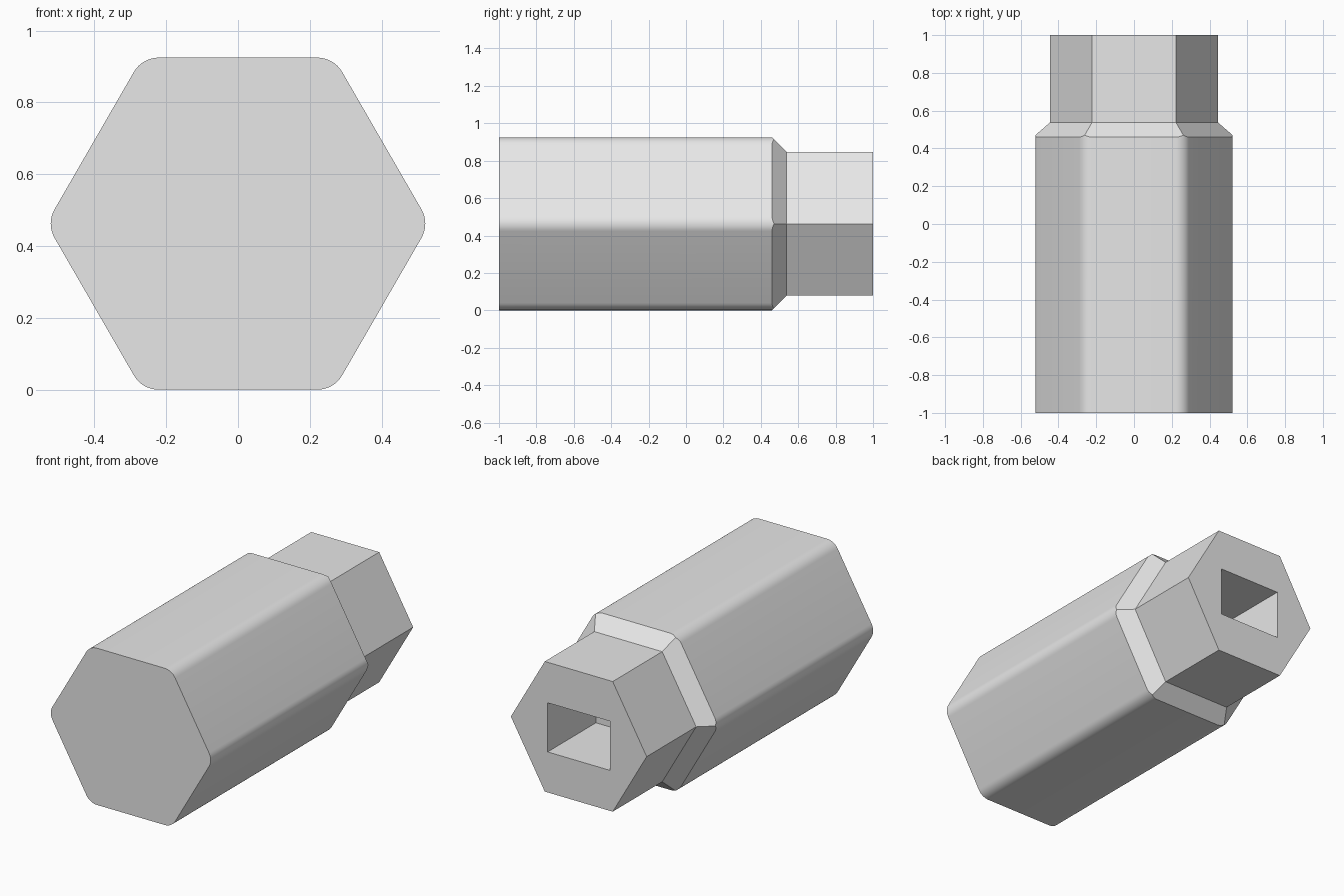
import bpy, bmesh
from math import radians, cos, sin, sqrt

cube = bpy.data.objects.get("Cube")
if cube:
    bpy.data.objects.remove(cube, do_unlink=True)

APOTHEM, NECK_APOTHEM = 0.4625, 0.384   # half widths across flats
ROUND, SEGS = 0.08, 8                   # corner rounding of the body
FRONT, SHOULDER, BACK = -1.0, 0.46, 1.0
HOLE_X, HOLE_Z, HOLE_FLOOR = 0.203, 0.145, 0.55
CORNER = 2 / sqrt(3)                    # corner radius per unit of apothem

metal = bpy.data.materials.new("plain grey")
metal.use_nodes = True
grey = (0.8, 0.8, 0.8, 1)
metal.diffuse_color = grey
metal.node_tree.nodes["Principled BSDF"].inputs["Base Color"].default_value = grey

bm = bmesh.new()


def vert(x, y, z):
    return bm.verts.new((x, y, z + APOTHEM))


def walls(a, b):
    """Join two closed rings of equal length with quads."""
    for i in range(len(a)):
        j = (i + 1) % len(a)
        bm.faces.new((a[i], a[j], b[j], b[i]))


def hex_ring(apothem, y):
    r = apothem * CORNER
    return [vert(r * cos(radians(60 * k)), y, r * sin(radians(60 * k))) for k in range(6)]


def rect_ring(y):
    return [vert(sx * HOLE_X, y, sz * HOLE_Z)
            for sx, sz in ((1, 1), (-1, 1), (-1, -1), (1, -1))]


# Body: hexagonal prism with rounded corners, its back rim cut by a 45 degree chamfer
profile = []
for k in range(6):
    centre = (APOTHEM - ROUND) * CORNER
    for s in range(SEGS + 1):
        a = radians(60 * k - 30 + 60 * s / SEGS)
        profile.append((centre * cos(radians(60 * k)) + ROUND * cos(a),
                        centre * sin(radians(60 * k)) + ROUND * sin(a)))


def reach(x, z):
    """Distance of a point towards its nearest flat side."""
    return max(x * cos(radians(60 * k + 30)) + z * sin(radians(60 * k + 30)) for k in range(6))


front = [vert(x, FRONT, z) for x, z in profile]
rim = [vert(x, SHOULDER + APOTHEM - reach(x, z), z) for x, z in profile]
bm.faces.new(front)
walls(front, rim)

# Chamfer: one flat face per side, from mid corner to mid corner
neck = hex_ring(NECK_APOTHEM, SHOULDER + APOTHEM - NECK_APOTHEM)
step = SEGS + 1
for k in range(6):
    first = k * step + SEGS // 2
    edge = [rim[i % len(rim)] for i in range(first, first + step + 1)]
    bm.faces.new(edge + [neck[(k + 1) % 6], neck[k]])

# Neck with a rectangular socket in its end
end = hex_ring(NECK_APOTHEM, BACK)
walls(neck, end)
mouth, floor = rect_ring(BACK), rect_ring(HOLE_FLOOR)
tr, tl, bl, br = mouth
bm.faces.new((end[1], end[2], tl, tr))
bm.faces.new((end[2], end[3], end[4], bl, tl))
bm.faces.new((end[4], end[5], br, bl))
bm.faces.new((end[5], end[0], end[1], tr, br))
walls(mouth, floor)
bm.faces.new(floor)

bmesh.ops.recalc_face_normals(bm, faces=bm.faces)
mesh = bpy.data.meshes.new("hex_body")
bm.to_mesh(mesh)
bm.free()
mesh.materials.append(metal)
body = bpy.data.objects.new("hex_body", mesh)
bpy.context.collection.objects.link(body)

# Smooth the rounded corners, keep hard edges crisp
for o in bpy.context.selected_objects:
    o.select_set(False)
body.select_set(True)
bpy.context.view_layer.objects.active = body
bpy.ops.object.shade_smooth_by_angle(angle=radians(30))
